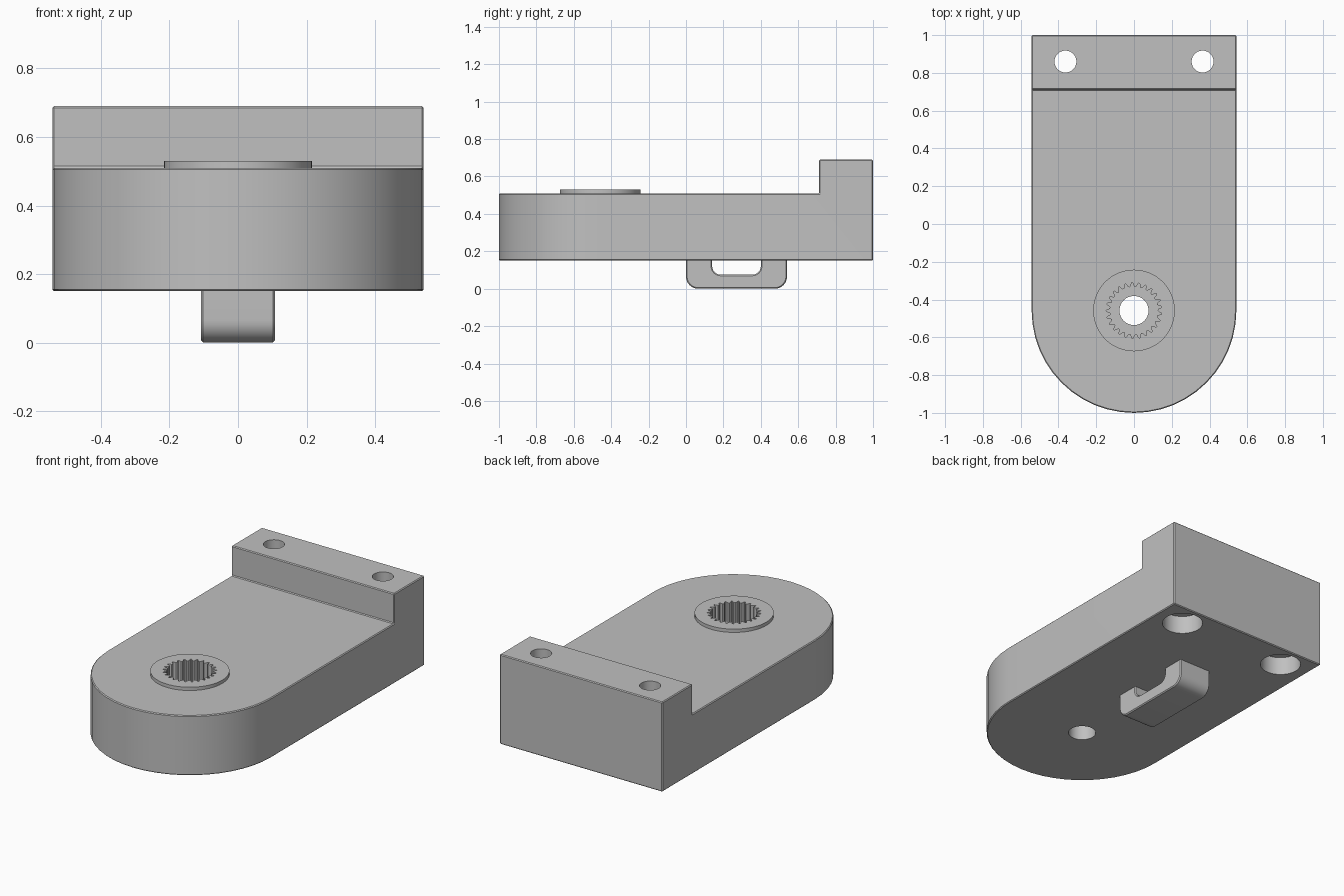
import bpy, bmesh
from math import cos, sin, pi, radians

cube = bpy.data.objects.get("Cube")
if cube:
    bpy.data.objects.remove(cube, do_unlink=True)

gray = bpy.data.materials.new("light gray plastic")
gray.use_nodes = True
gray.diffuse_color = (0.53, 0.53, 0.53, 1)
gray.node_tree.nodes["Principled BSDF"].inputs["Base Color"].default_value = gray.diffuse_color

HALF = 0.542          # half width of the arm
HUB_Y = HALF - 1      # shaft axis
BASE, DECK, TOP = 0.15, 0.51, 0.69


def arc(cx, cy, r, start, end, n):
    """Points along an arc, angles in degrees."""
    angles = [radians(start + (end - start) * i / n) for i in range(n + 1)]
    return [(cx + r * cos(a), cy + r * sin(a)) for a in angles]


def prism(name, outline, low, high, axis="z"):
    """Extrude a flat outline along z, or a (y, z) outline along x."""
    place = (lambda a, b, t: (a, b, t)) if axis == "z" else (lambda a, b, t: (t, a, b))
    bm = bmesh.new()
    face = bm.faces.new([bm.verts.new(place(a, b, low)) for a, b in outline])
    grown = bmesh.ops.extrude_face_region(bm, geom=[face])["geom"]
    shift = place(0, 0, high - low)
    bmesh.ops.translate(bm, vec=shift, verts=[v for v in grown if isinstance(v, bmesh.types.BMVert)])
    bmesh.ops.recalc_face_normals(bm, faces=bm.faces)
    mesh = bpy.data.meshes.new(name)
    bm.to_mesh(mesh)
    bm.free()
    mesh.materials.append(gray)
    obj = bpy.data.objects.new(name, mesh)
    bpy.context.collection.objects.link(obj)
    return obj


def cylinder(name, x, y, r, low, high, n=48):
    return prism(name, arc(x, y, r, 0, 360, n)[:-1], low, high)


def select(obj):
    bpy.ops.object.select_all(action="DESELECT")
    obj.select_set(True)
    bpy.context.view_layer.objects.active = obj


def cut(obj, cutter):
    mod = obj.modifiers.new("cut", "BOOLEAN")
    mod.operation, mod.solver, mod.object = "DIFFERENCE", "EXACT", cutter
    select(obj)
    bpy.ops.object.modifier_apply(modifier=mod.name)


def bevel(obj, width):
    mod = obj.modifiers.new("bevel", "BEVEL")
    mod.width, mod.segments, mod.limit_method = width, 1, "ANGLE"
    mod.angle_limit = radians(40)
    select(obj)
    bpy.ops.object.modifier_apply(modifier=mod.name)


# Arm: round front end, raised block at the back
arm = prism("arm_body", arc(0, HUB_Y, HALF, 180, 360, 24) + [(HALF, 1), (-HALF, 1)], BASE, TOP)
step = prism("step_cutter", [(-2, DECK), (0.712, DECK), (0.712, 2), (-2, 2)], -1, 1, "x")
cut(arm, step)
bevel(arm, 0.005)

# Raised ring around the shaft hole
boss = cylinder("shaft_boss", 0, HUB_Y, 0.216, DECK - 0.01, 0.53, 64)

# Toothed socket, narrower through hole below it
teeth = 25
spline = []
for i in range(teeth):
    for offset, r in ((0, 0.125), (0.25, 0.128), (0.42, 0.146), (0.58, 0.148), (0.83, 0.13)):
        a = 2 * pi * (i + offset) / teeth
        spline.append((r * cos(a), HUB_Y + r * sin(a)))
socket = prism("socket_cutter", spline, 0.3, 0.8)
shaft = cylinder("shaft_cutter", 0, HUB_Y, 0.077, -0.1, 0.4)
cutters = [step, socket, shaft]
cut(boss, socket)
cut(arm, socket)
cut(arm, shaft)

# Two screw holes with counterbores underneath
for x in (-0.363, 0.363):
    for r, high in ((0.058, 1), (0.114, BASE + 0.11)):
        hole = cylinder("screw_cutter", x, 0.86, r, 0, high)
        cut(arm, hole)
        cutters.append(hole)

# Loop bracket below the arm
outer = arc(0.065, 0.065, 0.065, 180, 270, 8) + arc(0.475, 0.065, 0.065, 270, 360, 8)
inner = arc(0.355, 0.12, 0.045, 0, -90, 6) + arc(0.185, 0.12, 0.045, 270, 180, 6)
hook_top = BASE + 0.01
loop = prism("underside_loop",
             [(0, hook_top)] + outer + [(0.54, hook_top), (0.4, hook_top)] + inner + [(0.14, hook_top)],
             -0.108, 0.108, "x")
bevel(loop, 0.006)

for cutter in cutters:
    bpy.data.objects.remove(cutter, do_unlink=True)
for obj in (arm, boss, loop):
    select(obj)
    bpy.ops.object.shade_smooth_by_angle(angle=radians(30))
